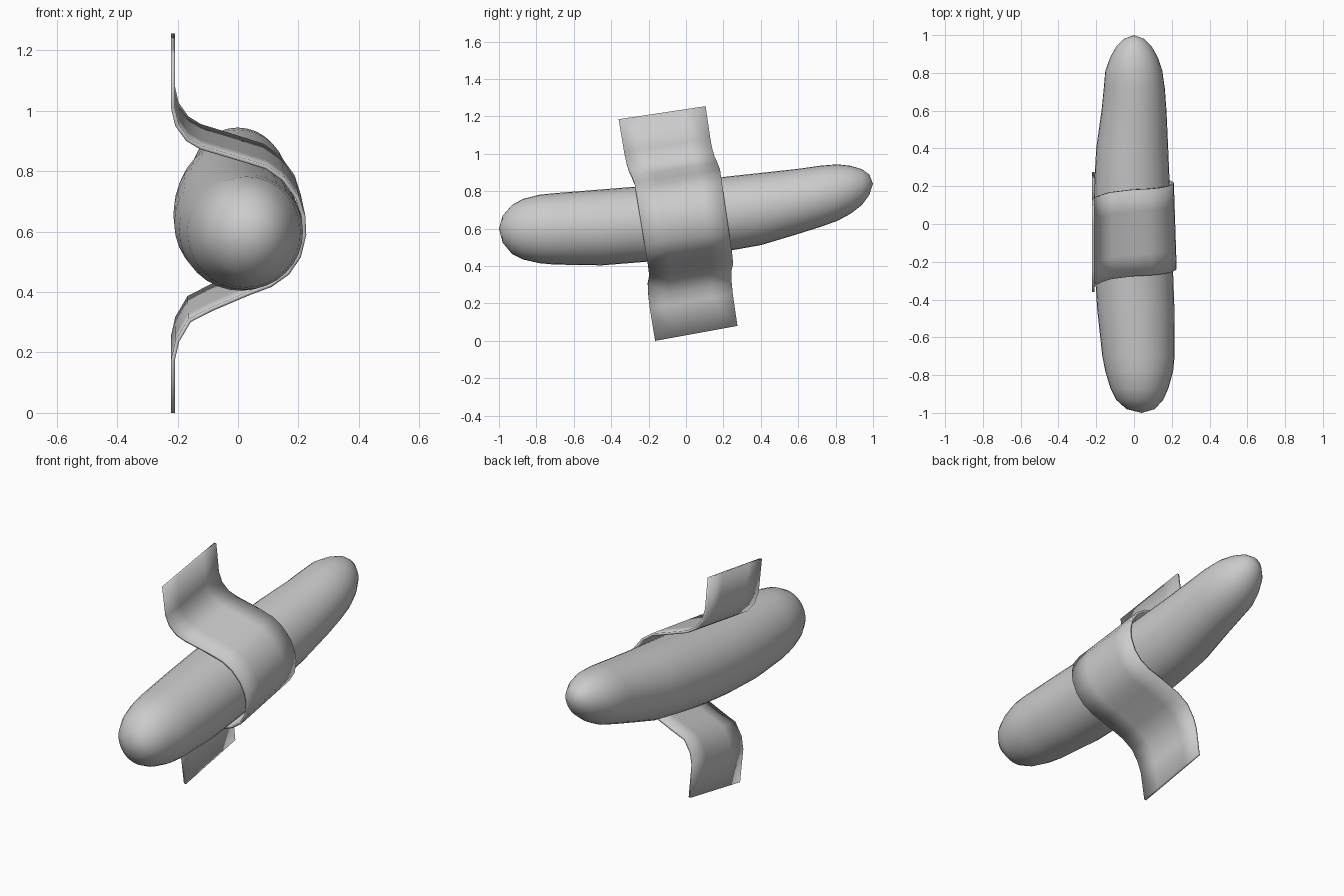
import bpy, bmesh, math
from mathutils import Vector

if "Cube" in bpy.data.objects:
    bpy.data.objects.remove(bpy.data.objects["Cube"])


def finish(bm, name):
    bmesh.ops.recalc_face_normals(bm, faces=bm.faces)
    mesh = bpy.data.meshes.new(name)
    bm.to_mesh(mesh)
    bm.free()
    ob = bpy.data.objects.new(name, mesh)
    bpy.context.collection.objects.link(ob)
    bpy.context.view_layer.objects.active = ob
    ob.select_set(True)
    bpy.ops.object.shade_smooth_by_angle(angle=math.radians(40))
    ob.select_set(False)
    return ob


# Fruit body: elliptical sections (y, x min, x max, z bottom, z top)
SECTIONS = [
    (-0.98, -0.04, 0.11, 0.525, 0.67),
    (-0.93, -0.095, 0.155, 0.465, 0.727),
    (-0.87, -0.125, 0.182, 0.435, 0.76),
    (-0.78, -0.152, 0.207, 0.415, 0.782),
    (-0.70, -0.168, 0.215, 0.408, 0.790),
    (-0.45, -0.195, 0.214, 0.404, 0.810),
    (-0.20, -0.211, 0.205, 0.424, 0.830),
    (0.05, -0.214, 0.196, 0.452, 0.858),
    (0.23, -0.210, 0.188, 0.482, 0.880),
    (0.40, -0.200, 0.181, 0.512, 0.898),
    (0.60, -0.172, 0.172, 0.572, 0.920),
    (0.72, -0.160, 0.163, 0.610, 0.937),
    (0.81, -0.152, 0.150, 0.642, 0.944),
    (0.88, -0.127, 0.127, 0.680, 0.936),
    (0.94, -0.094, 0.094, 0.726, 0.918),
    (0.98, -0.054, 0.054, 0.780, 0.890),
]
SIDES = 32
bm = bmesh.new()
rings = []
for y, x0, x1, z0, z1 in SECTIONS:
    ring = []
    for i in range(SIDES):
        a = math.tau * i / SIDES
        ring.append(bm.verts.new(((x0 + x1) / 2 + (x1 - x0) / 2 * math.cos(a), y,
                                  (z0 + z1) / 2 + (z1 - z0) / 2 * math.sin(a))))
    rings.append(ring)
for r, s in zip(rings, rings[1:]):
    for i in range(SIDES):
        j = (i + 1) % SIDES
        bm.faces.new((r[i], r[j], s[j], s[i]))
# Rounded ends close on a pole
for ring, tip in ((rings[0], (0.04, -1, 0.60)), (rings[-1], (0, 1, 0.84))):
    pole = bm.verts.new(tip)
    for i in range(SIDES):
        bm.faces.new((ring[i], ring[(i + 1) % SIDES], pole))
finish(bm, "fruit_body")

# Tape strip: outer profile (x, z) along the front edge, swept across with a tilt
PROFILE = [
    (-0.222, 1.185), (-0.222, 1.01), (-0.208, 0.95), (-0.172, 0.90), (-0.125, 0.872),
    (0.0, 0.835), (0.09, 0.808), (0.145, 0.77), (0.19, 0.71), (0.21, 0.65),
    (0.213, 0.59), (0.196, 0.52), (0.16, 0.467), (0.105, 0.428), (0.04, 0.404),
    (-0.09, 0.349), (-0.165, 0.31), (-0.207, 0.24), (-0.222, 0.175), (-0.222, 0.0),
]
ACROSS = 4
bm = bmesh.new()
rows = []
for x, z in PROFILE:
    t = 1 - z / 1.185
    out = (x + 0.222) / 0.435
    y0 = -0.36 + 0.195 * t + 0.028 * min(1, out * 3)
    row = []
    for k in range(ACROSS + 1):
        f = k / ACROSS
        row.append(bm.verts.new((x - 0.015 * out * f, y0 + f * (0.465 - 0.025 * t),
                                 z + f * (0.07 + 0.01 * t * (1 - out)))))
    rows.append(row)
for r, s in zip(rows, rows[1:]):
    for k in range(ACROSS):
        bm.faces.new((r[k], r[k + 1], s[k + 1], s[k]))
bmesh.ops.recalc_face_normals(bm, faces=bm.faces)
# Give the strip thickness towards the wall side
bm.normal_update()
if sum((f.normal.x for f in bm.faces)) < 0:
    bmesh.ops.reverse_faces(bm, faces=bm.faces)
tape = finish(bm, "tape_strip")
if sum(p.normal.x for p in tape.data.polygons) < 0:
    tape.data.flip_normals()
mod = tape.modifiers.new("thickness", 'SOLIDIFY')
mod.thickness = 0.013
# Wall-side ends sit at x = -0.222, so thicken outward there
mod.offset = 1 if PROFILE[0][0] < 0 else -1
